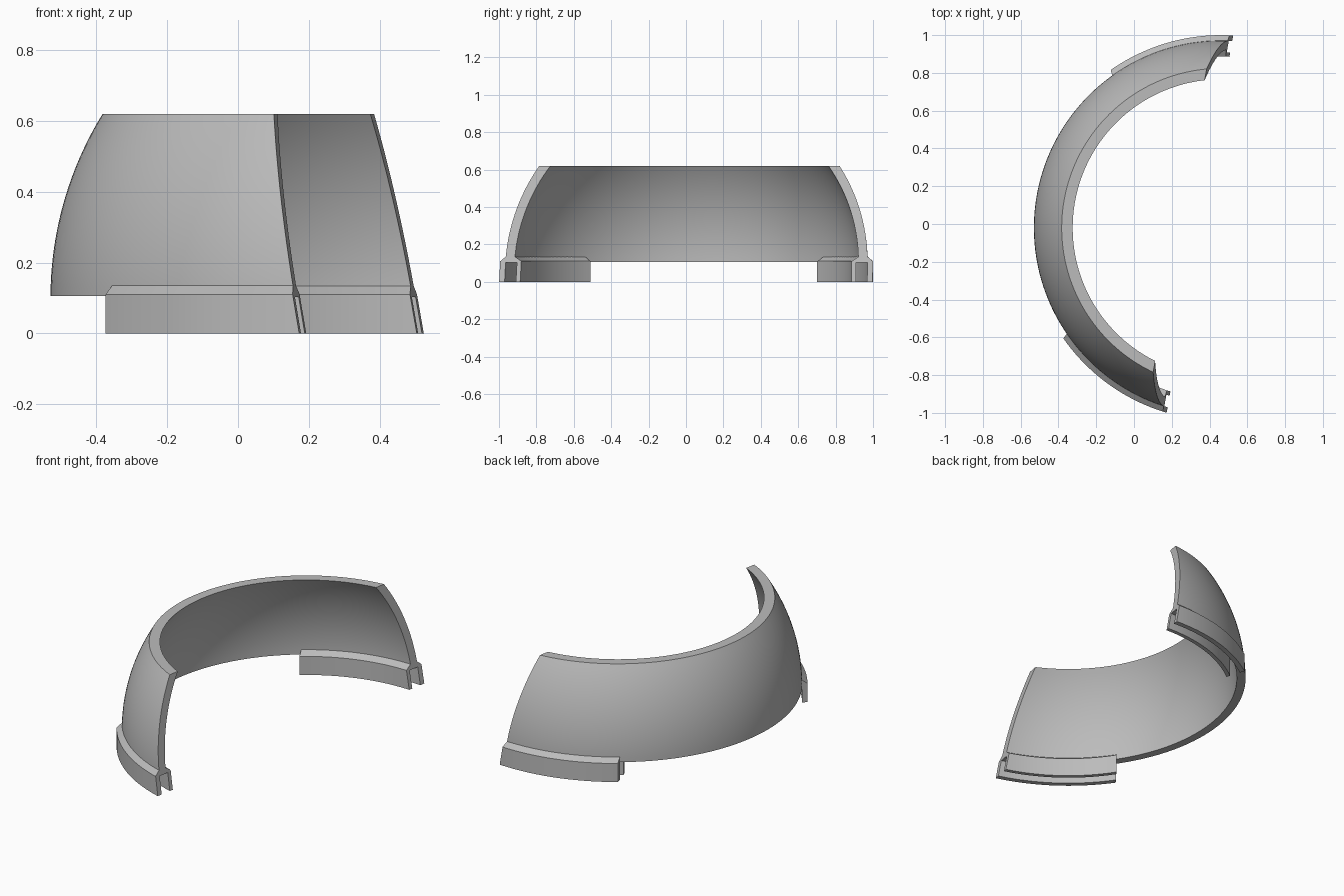
import bpy, bmesh, math
from mathutils import Vector

cube = bpy.data.objects.get("Cube")
if cube:
    bpy.data.objects.remove(cube, do_unlink=True)

grey = bpy.data.materials.new("plain grey")
grey.use_nodes = True
color = (0.5, 0.5, 0.5, 1)
grey.diffuse_color = color
grey.node_tree.nodes["Principled BSDF"].inputs["Base Color"].default_value = color

CENTRE = Vector((0.462, -0.0205, 0))
AXIS = math.radians(170)          # direction of the middle of the arc
TILT = math.tan(math.radians(10))
CUT_POINT = Vector((0.349, 0, 0))
CUT_NORMAL = Vector((1, -TILT, TILT)).normalized()


def swept_part(name, profile, start, end, steps):
    """Sweep a closed (radius, z) profile round the axis, trim at the slanted plane, cap."""
    bm = bmesh.new()
    rings = []
    for i in range(steps + 1):
        t = i / steps
        ring = []
        for r, z in profile:
            a = AXIS + start(r) + (end(r) - start(r)) * t
            ring.append(bm.verts.new(CENTRE + Vector((r * math.cos(a), r * math.sin(a), z))))
        rings.append(ring)
    n = len(profile)
    for a, b in zip(rings, rings[1:]):
        for j in range(n):
            k = (j + 1) % n
            bm.faces.new((a[j], a[k], b[k], b[j]))
    bmesh.ops.bisect_plane(bm, geom=bm.verts[:] + bm.edges[:] + bm.faces[:], dist=1e-5,
                           plane_co=CUT_POINT, plane_no=CUT_NORMAL, clear_outer=True)
    bmesh.ops.holes_fill(bm, edges=[e for e in bm.edges if e.is_boundary], sides=0)
    bmesh.ops.recalc_face_normals(bm, faces=bm.faces[:])
    mesh = bpy.data.meshes.new(name)
    bm.to_mesh(mesh)
    bm.free()
    mesh.materials.append(grey)
    obj = bpy.data.objects.new(name, mesh)
    bpy.context.collection.objects.link(obj)
    bpy.ops.object.select_all(action='DESELECT')
    obj.select_set(True)
    bpy.context.view_layer.objects.active = obj
    bpy.ops.object.shade_smooth_by_angle(angle=math.radians(30))
    return obj


# Spherical shell wall
BOTTOM, TOP, SPHERE_Z, LEVELS = 0.105, 0.62, 0.1, 20


def wall_arc(radius):
    heights = [BOTTOM + (TOP - BOTTOM) * i / LEVELS for i in range(LEVELS + 1)]
    return [(math.sqrt(radius ** 2 - (z - SPHERE_Z) ** 2), z) for z in heights]


quarter = math.pi / 2
swept_part("curved_shell", wall_arc(0.992) + wall_arc(0.943)[::-1],
           lambda r: -quarter, lambda r: quarter, 96)

# Forked clips below both ends of the shell
OUTER, INNER = 1.0205, 0.907
clip = [(OUTER, 0), (OUTER, 0.11), (0.991, 0.135), (0.944, 0.135), (INNER, 0.11),
        (INNER, 0), (0.93, 0), (0.93, 0.103), (0.991, 0.103), (0.991, 0)]


def clip_start(r):
    return math.radians(45 - 2.3 * (OUTER - r) / (OUTER - INNER))


for name, side in (("left_clip", -1), ("right_clip", 1)):
    swept_part(name, clip, lambda r: side * clip_start(r), lambda r: side * quarter, 28)
